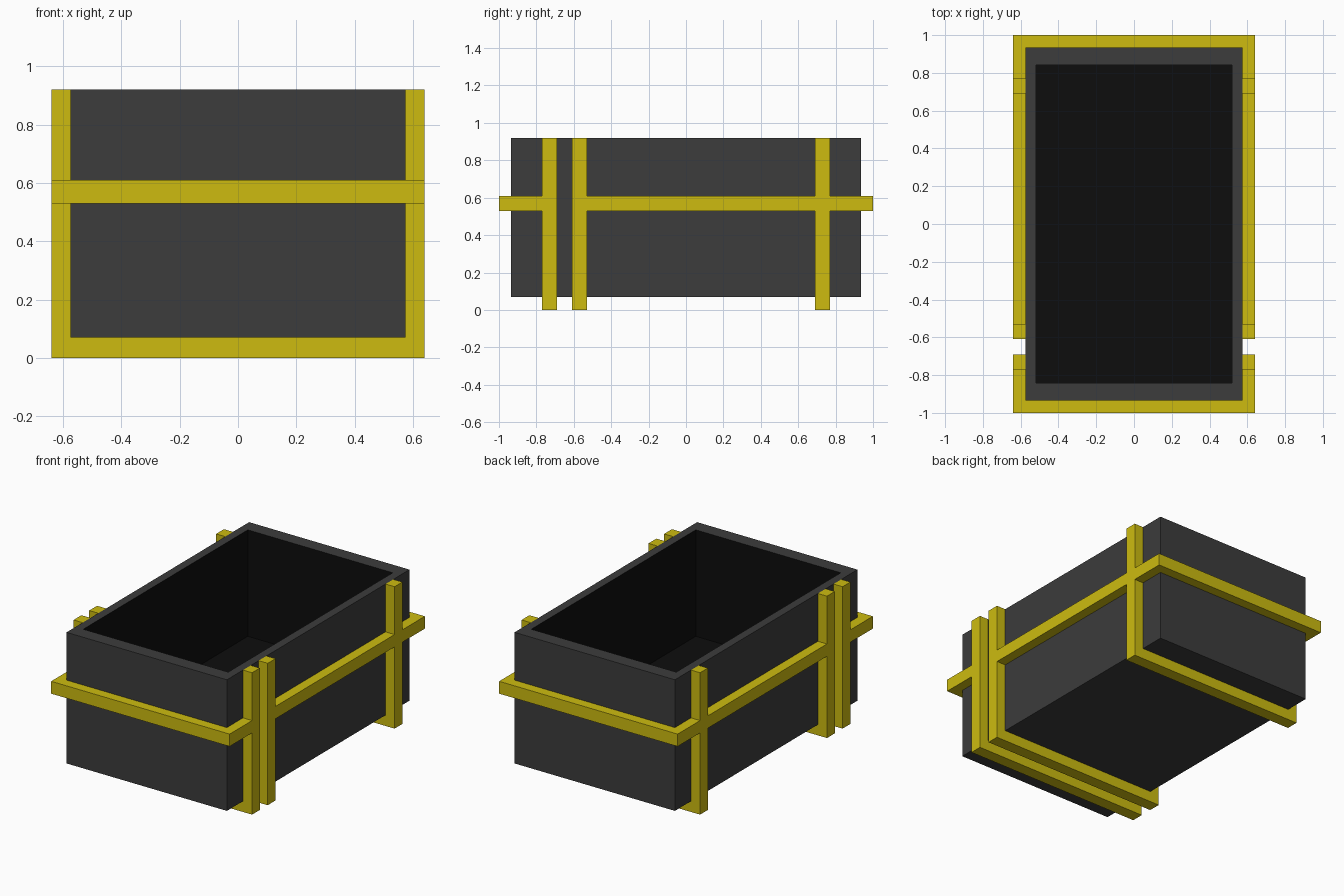
import bpy, bmesh
from mathutils import Vector

if "Cube" in bpy.data.objects:
    bpy.data.objects.remove(bpy.data.objects["Cube"])

def material(name, rgb):
    m = bpy.data.materials.new(name)
    m.diffuse_color = (*rgb, 1)
    m.use_nodes = True
    m.node_tree.nodes["Principled BSDF"].inputs["Base Color"].default_value = m.diffuse_color
    return m

GREY = material("dark grey", (0.045, 0.045, 0.045))
BLACK = material("near black", (0.004, 0.004, 0.004))
YELLOW = material("yellow", (0.61, 0.50, 0.005))

BX, BY = 0.575, 0.935      # box half size
OX, OY = 0.64, 1.0         # strap outer half size
Z0, Z1 = 0.07, 0.92        # box bottom and rim
FLOOR = 0.23
BAND = (0.53, 0.61)

def finish(name, bm, mats):
    bmesh.ops.recalc_face_normals(bm, faces=bm.faces)
    me = bpy.data.meshes.new(name)
    bm.to_mesh(me)
    bm.free()
    for m in mats:
        me.materials.append(m)
    ob = bpy.data.objects.new(name, me)
    bpy.context.collection.objects.link(ob)
    return ob

def prism(name, points, direction):
    """Extrude a flat outline along a direction."""
    bm = bmesh.new()
    face = bm.faces.new([bm.verts.new(p) for p in points])
    ext = bmesh.ops.extrude_face_region(bm, geom=[face], use_keep_orig=True)
    verts = [g for g in ext["geom"] if isinstance(g, bmesh.types.BMVert)]
    bmesh.ops.translate(bm, verts=verts, vec=Vector(direction))
    return finish(name, bm, [YELLOW])

# Open box: nested rings of four corners, capped at both ends
bm = bmesh.new()
rings = []
for x, y, z in [(BX, BY, Z0), (BX, BY, Z1), (0.52, 0.843, Z1), (0.52, 0.843, FLOOR)]:
    rings.append([bm.verts.new((sx * x, sy * y, z))
                  for sx, sy in ((-1, -1), (1, -1), (1, 1), (-1, 1))])
bm.faces.new(rings[0])
for k in range(3):
    for i in range(4):
        j = (i + 1) % 4
        f = bm.faces.new((rings[k][i], rings[k][j], rings[k + 1][j], rings[k + 1][i]))
        f.material_index = int(k == 2)
bm.faces.new(rings[3]).material_index = 1
finish("open_box", bm, [GREY, BLACK])

# U-shaped straps under the box and up both sides
u_shape = [(-OX, 0), (OX, 0), (OX, Z1), (BX, Z1), (BX, Z0), (-BX, Z0), (-BX, Z1), (-OX, Z1)]
for name, y in (("front_strap", -0.77), ("second_strap", -0.61), ("back_strap", 0.69)):
    prism(name, [(x, y, z) for x, z in u_shape], (0, 0.08, 0))

# Horizontal band: end pieces wrap the corners, side rails run between the straps
height = (0, 0, BAND[1] - BAND[0])
for name, s, inner in (("front_band", -1, 0.77), ("back_band", 1, 0.77)):
    outline = [(-OX, inner), (-OX, OY), (OX, OY), (OX, inner),
               (BX, inner), (BX, BY), (-BX, BY), (-BX, inner)]
    prism(name, [(x, s * y, BAND[0]) for x, y in outline], height)
for name, s in (("left_rail", -1), ("right_rail", 1)):
    outline = [(BX, -0.53), (OX, -0.53), (OX, 0.69), (BX, 0.69)]
    prism(name, [(s * x, y, BAND[0]) for x, y in outline], height)
